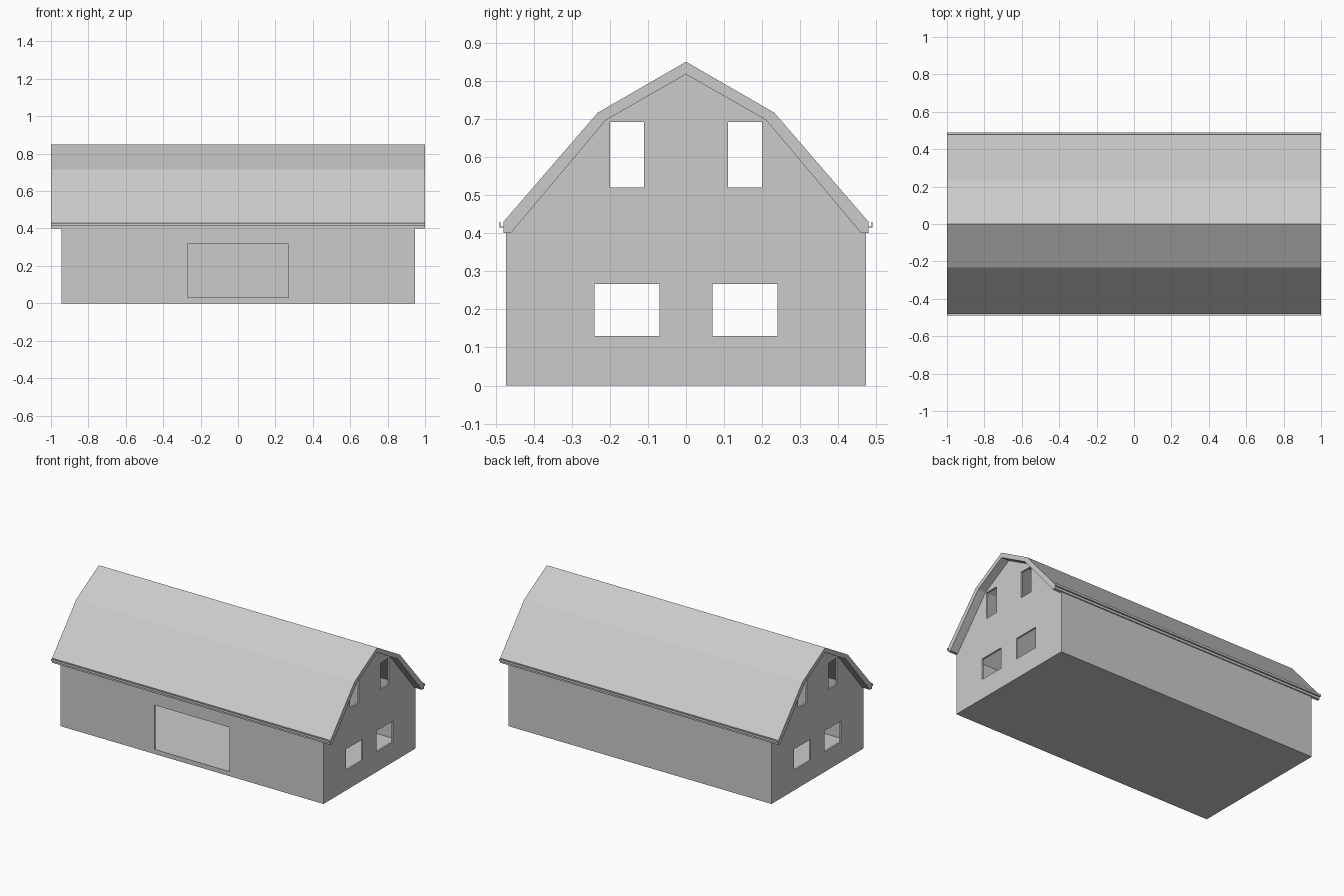
import bpy
import bmesh

cube = bpy.data.objects.get("Cube")
if cube:
    bpy.data.objects.remove(cube, do_unlink=True)

# One plain grey for the whole building
grey = bpy.data.materials.new("plain_grey")
grey.use_nodes = True
colour = (0.6, 0.6, 0.6, 1)
grey.diffuse_color = colour
grey.node_tree.nodes["Principled BSDF"].inputs["Base Color"].default_value = colour


def prism(name, profile, half_length):
    """Extrude a closed (y, z) profile along x, centred on x = 0."""
    bm = bmesh.new()
    face = bm.faces.new([bm.verts.new((-half_length, y, z)) for y, z in profile])
    ext = bmesh.ops.extrude_face_region(bm, geom=[face])
    moved = [g for g in ext["geom"] if isinstance(g, bmesh.types.BMVert)]
    bmesh.ops.translate(bm, verts=moved, vec=(2 * half_length, 0, 0))
    bmesh.ops.recalc_face_normals(bm, faces=bm.faces)
    mesh = bpy.data.meshes.new(name)
    bm.to_mesh(mesh)
    bm.free()
    mesh.materials.append(grey)
    obj = bpy.data.objects.new(name, mesh)
    bpy.context.collection.objects.link(obj)
    return obj


def mirrored(half):
    """Complete a half profile that ends on the centre line."""
    return half + [(-y, z) for y, z in reversed(half) if y > 0]


def box_profile(y0, y1, z0, z1):
    return [(y0, z0), (y1, z0), (y1, z1), (y0, z1)]


def cut(target, cutter):
    mod = target.modifiers.new(cutter.name, "BOOLEAN")
    mod.operation = "DIFFERENCE"
    mod.solver = "EXACT"
    mod.object = cutter
    cutter.hide_render = True
    cutter.hide_viewport = True
    cutters.append(cutter)


cutters = []
eave = [(0.46, 0.40), (0.21, 0.697), (0, 0.817)]

# Walls with floor, hollowed out up to the underside of the roof
walls = prism("walls", mirrored([(0.472, 0), (0.472, 0.40)] + eave), 0.945)
cut(walls, prism("room_cutter", mirrored(
    [(0.46, 0.029), (0.46, 0.44), (0.21, 0.74), (0, 0.86)]), 0.933))

# Window openings through both gable ends
for side, s in (("left", 1), ("right", -1)):
    for level, y0, y1, z0, z1 in (("lower", 0.07, 0.24, 0.13, 0.267),
                                  ("upper", 0.11, 0.20, 0.52, 0.692)):
        cut(walls, prism(f"{level}_window_cutter_{side}",
                         box_profile(s * y0, s * y1, z0, z1), 1.1))

# Wide doorway in the front wall
cut(walls, prism("doorway_cutter", box_profile(-0.6, -0.3, 0.03, 0.317), 0.27))

# Apply the cuts and drop the cutters
depsgraph = bpy.context.evaluated_depsgraph_get()
cut_mesh = bpy.data.meshes.new_from_object(walls.evaluated_get(depsgraph))
walls.modifiers.clear()
walls.data = cut_mesh
for c in cutters:
    bpy.data.objects.remove(c, do_unlink=True)

# Double-pitched roof shell
outer = [(0.479, 0.40), (0.479, 0.43), (0.232, 0.716), (0, 0.85)]
outline = mirrored(outer)
underside = mirrored(eave)
prism("roof", outline + underside[::-1], 1.0)

# Thin channel gutters along both eaves
for side, s in (("front", -1), ("back", 1)):
    channel = [(0.478, 0.415), (0.490, 0.415), (0.490, 0.429),
               (0.487, 0.429), (0.487, 0.418), (0.478, 0.418)]
    prism(f"{side}_gutter", [(s * y, z) for y, z in channel], 1.0)
